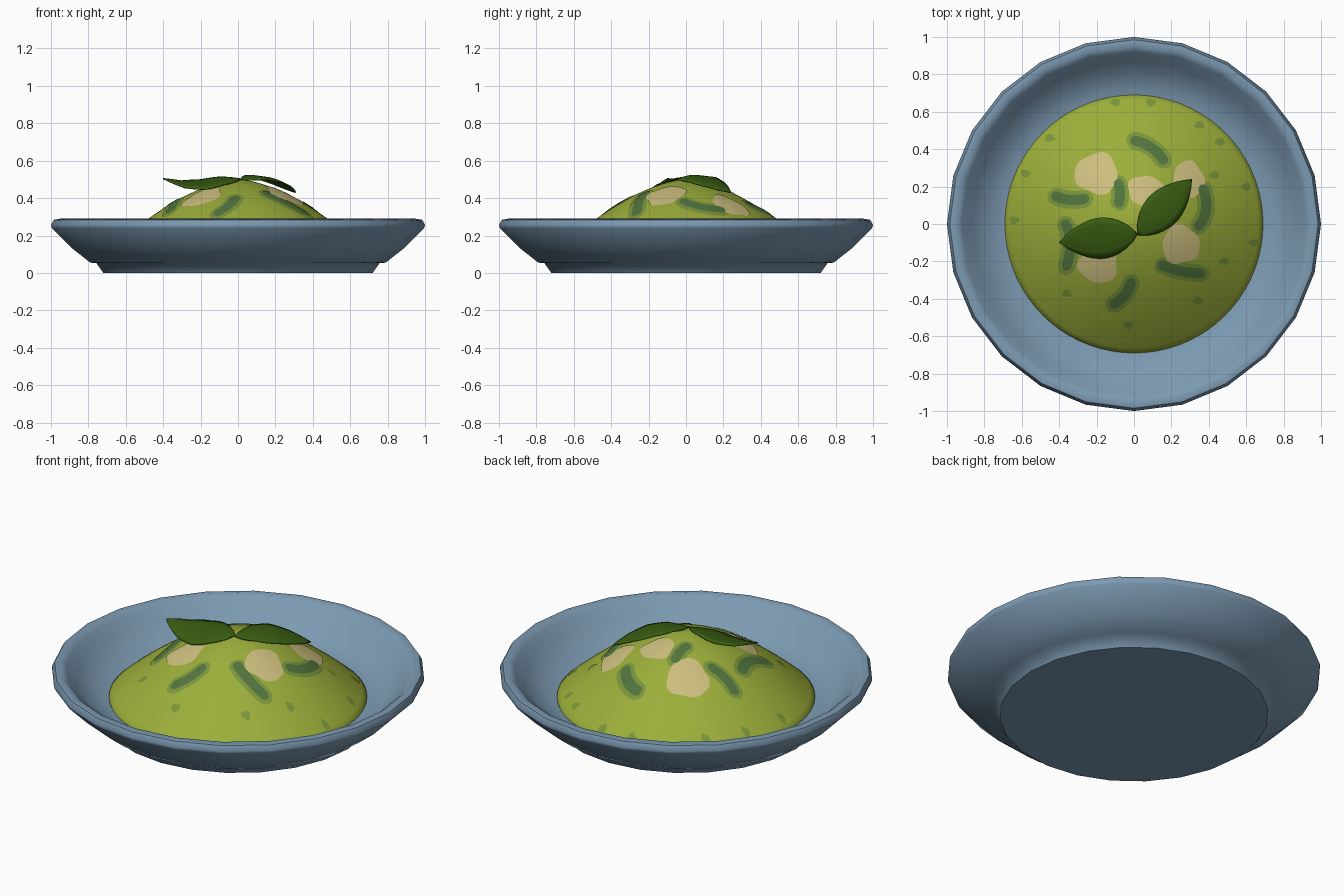
import bpy, bmesh, math
from mathutils import Vector

cube = bpy.data.objects.get("Cube")
if cube:
    bpy.data.objects.remove(cube)


def material(name, r, g, b):
    """Flat colour given as 0-255 screen values, stored linear."""
    col = [((c / 255 + 0.055) / 1.055) ** 2.4 for c in (r, g, b)] + [1]
    m = bpy.data.materials.new(name)
    m.use_nodes = True
    m.diffuse_color = col
    m.node_tree.nodes["Principled BSDF"].inputs["Base Color"].default_value = col
    return m


blue = material("bowl blue", 124, 154, 178)
lime = material("mash green", 156, 174, 58)
tint = material("herb edge green", 122, 150, 58)
herb = material("herb green", 82, 116, 62)
cream = material("cream", 204, 190, 126)
leafy = material("leaf green", 56, 92, 16)


def finish(name, bm, mat, angle=50, up=False):
    if up:
        bm.normal_update()
        down = [f for f in bm.faces if f.normal.z < 0]
        bmesh.ops.reverse_faces(bm, faces=down)
    else:
        bmesh.ops.recalc_face_normals(bm, faces=bm.faces)
    me = bpy.data.meshes.new(name)
    bm.to_mesh(me)
    bm.free()
    me.materials.append(mat)
    ob = bpy.data.objects.new(name, me)
    bpy.context.collection.objects.link(ob)
    bpy.ops.object.select_all(action='DESELECT')
    ob.select_set(True)
    bpy.context.view_layer.objects.active = ob
    bpy.ops.object.shade_smooth_by_angle(angle=math.radians(angle))
    return ob


def lathe(name, profile, sides, mat, angle=50):
    bm = bmesh.new()
    vs = [bm.verts.new((r, 0, z)) for r, z in profile]
    es = [bm.edges.new(p) for p in zip(vs, vs[1:])]
    bmesh.ops.spin(bm, geom=vs + es, cent=(0, 0, 0), axis=(0, 0, 1),
                   angle=math.tau, steps=sides)
    bmesh.ops.remove_doubles(bm, verts=bm.verts, dist=1e-4)
    return finish(name, bm, mat, angle)


def grid(bm, rows, cols, point):
    """Sheet of quads through point(u, v), with u and v from 0 to 1."""
    vs = [[bm.verts.new(point(i / rows, j / cols)) for j in range(cols + 1)]
          for i in range(rows + 1)]
    for a, b in zip(vs, vs[1:]):
        for j in range(cols):
            bm.faces.new((a[j], a[j + 1], b[j + 1], b[j]))
    bmesh.ops.remove_doubles(bm, verts=bm.verts, dist=1e-5)


# Bowl with foot, rounded lip and hollow
lathe("bowl", [(0, 0), (0.72, 0), (0.757, 0.052), (0.79, 0.055), (0.885, 0.13),
               (0.995, 0.24), (1, 0.256), (0.985, 0.284), (0.95, 0.29),
               (0.922, 0.268), (0.87, 0.21), (0.8, 0.15), (0.71, 0.115),
               (0, 0.09)], 24, blue)

# Mound of mash
RADIUS, BASE, TOP = 0.69, 0.12, 0.5


def height(x, y):
    return BASE + (TOP - BASE) * (1 - min(math.hypot(x, y) / RADIUS, 1) ** 1.63)


dome = [(RADIUS * i / 28, height(RADIUS * i / 28, 0)) for i in range(29)]
lathe("mash_mound", dome + [(RADIUS, 0.095)], 72, lime)


# Thin toppings draped on the mound
def blob(name, x, y, rx, ry, mat, lift, wobble=0.07):
    def point(u, v):
        a = v * math.tau
        k = u * (1 + wobble * math.sin(3 * a + 9 * x) + wobble * 0.6 * math.sin(5 * a + 7 * y))
        px, py = x + rx * k * math.cos(a), y + ry * k * math.sin(a)
        return px, py, height(px, py) + lift
    bm = bmesh.new()
    grid(bm, 5, 28, point)
    finish(name, bm, mat, up=True)


def strip(name, path, half, mat, lift, extend=0.0):
    a, m, b = (Vector(p) for p in path)
    c = 2 * m - (a + b) / 2
    length = (b - a).length + 2 * extend

    def point(u, v):
        s = (1 - math.cos(math.pi * u)) / 2
        t = s * length / (length - 2 * extend) - extend / (length - 2 * extend)
        p = a * (1 - t) ** 2 + c * 2 * t * (1 - t) + b * t * t
        d = ((c - a) * (1 - t) + (b - c) * t).normalized()
        near = min(s, 1 - s) * length
        w = half * math.sqrt(max(0, 1 - max(0, 1 - near / half) ** 2))
        q = p + Vector((-d.y, d.x)) * w * (2 * v - 1)
        return q.x, q.y, height(q.x, q.y) + lift
    bm = bmesh.new()
    grid(bm, 20, 6, point)
    finish(name, bm, mat, up=True)


chunks = [(-0.20, 0.27, 0.115, 0.11), (0.06, 0.18, 0.095, 0.08),
          (0.29, 0.235, 0.085, 0.1), (0.25, -0.11, 0.1, 0.105),
          (-0.19, -0.22, 0.105, 0.095)]
for i, (x, y, rx, ry) in enumerate(chunks):
    blob(f"cream_chunk_{i + 1}", x, y, rx, ry, cream, 0.004)

herbs = [((-0.02, 0.45), (0.09, 0.41), (0.17, 0.32)),
         ((-0.44, 0.16), (-0.35, 0.13), (-0.24, 0.14)),
         ((-0.09, 0.24), (-0.075, 0.16), (-0.09, 0.09)),
         ((0.36, 0.21), (0.385, 0.08), (0.33, -0.03)),
         ((0.13, -0.21), (0.24, -0.25), (0.38, -0.265)),
         ((-0.01, -0.29), (-0.05, -0.38), (-0.13, -0.44)),
         ((-0.38, 0.02), (-0.34, -0.1), (-0.37, -0.25))]
for i, path in enumerate(herbs):
    strip(f"herb_edge_{i + 1}", path, 0.048, tint, 0.003, 0.018)
    strip(f"herb_strip_{i + 1}", path, 0.027, herb, 0.006)

# Faint flecks near the edge
flecks = [(-0.58, 0.27), (-0.45, 0.46), (0.43, 0.26), (0.6, 0.2), (0.35, 0.53),
          (0.46, 0.44), (-0.1, 0.65), (0.09, 0.65), (-0.03, -0.54), (0.48, -0.2),
          (0.34, -0.41), (-0.36, -0.37), (0.64, -0.1), (-0.64, 0.02)]
for i, (x, y) in enumerate(flecks):
    blob(f"fleck_{i + 1}", x, y, 0.026, 0.02, tint, 0.003, 0.12)


# Two garnish leaves: heights run along the midrib, tilt rolls the blade
def leaf(name, base, tip, heights, half, tilt):
    base, tip = Vector(base), Vector(tip)
    side = Vector((base.y - tip.y, tip.x - base.x)).normalized()

    def point(u, v):
        f = u * (len(heights) - 1)
        i = min(int(f), len(heights) - 2)
        z = heights[i] + (heights[i + 1] - heights[i]) * (f - i)
        w = 2 * v - 1
        k = math.sin(math.pi * u ** 0.9) ** 0.85 if 0 < u < 1 else 0
        p = base.lerp(tip, u) + side * half * k * w
        return p.x, p.y, z + k * (tilt * w - 0.012 * w * w)
    bm = bmesh.new()
    grid(bm, 12, 6, point)
    ob = finish(name, bm, leafy, up=True)
    mod = ob.modifiers.new("thickness", 'SOLIDIFY')
    mod.thickness = 0.006


leaf("leaf_left", (0.02, -0.06), (0.31, 0.24), (0.502, 0.522, 0.512, 0.478, 0.432), 0.1, 0.012)
leaf("leaf_right", (0.02, -0.055), (-0.4, -0.1), (0.505, 0.505, 0.487, 0.485, 0.507), 0.11, -0.026)
